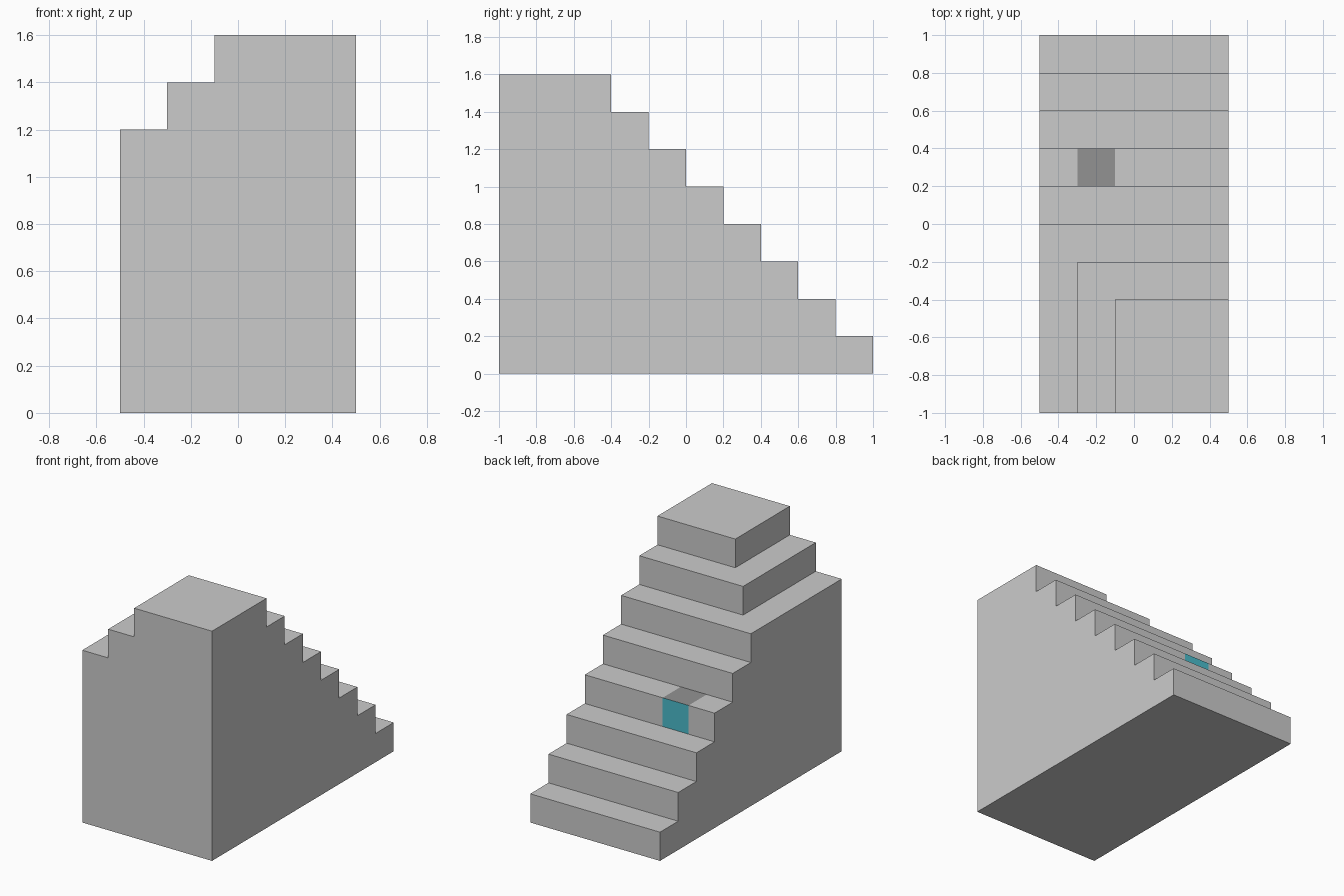
import bpy, bmesh
from mathutils import Vector

if "Cube" in bpy.data.objects:
    bpy.data.objects.remove(bpy.data.objects["Cube"])

S = 0.2  # step size


def material(name, color):
    m = bpy.data.materials.new(name)
    m.diffuse_color = (*color, 1)
    m.use_nodes = True
    m.node_tree.nodes["Principled BSDF"].inputs["Base Color"].default_value = m.diffuse_color
    return m


def finish(name, bm):
    bmesh.ops.recalc_face_normals(bm, faces=bm.faces)
    me = bpy.data.meshes.new(name)
    bm.to_mesh(me)
    bm.free()
    ob = bpy.data.objects.new(name, me)
    bpy.context.collection.objects.link(ob)
    return ob


# Staircase body: stepped side profile extruded across the width
profile = [(-1, 0), (1, 0)]
for i in range(6):
    y = 1 - i * S
    profile += [(y, (i + 1) * S), (y - S, (i + 1) * S)]
profile[-1] = (-1, 6 * S)

bm = bmesh.new()
face = bm.faces.new([bm.verts.new((-0.5, y, z)) for y, z in profile])
ext = bmesh.ops.extrude_face_region(bm, geom=[face])
bmesh.ops.translate(bm, vec=(1, 0, 0),
                    verts=[v for v in ext["geom"] if isinstance(v, bmesh.types.BMVert)])

# Coloured block set into the fourth step: dark tread, teal riser
patches = [(Vector((-0.2, 0.3, 0.8)), 1), (Vector((-0.2, 0.4, 0.7)), 2)]
for x in (-0.3, -0.1):
    fs = [f for f in bm.faces if abs(f.normal.x) < 0.5 and any(
        abs((f.calc_center_median() - c).y) < 0.01 and
        abs((f.calc_center_median() - c).z) < 0.01 for c, _ in patches)]
    es = {e for f in fs for e in f.edges}
    vs = {v for f in fs for v in f.verts}
    bmesh.ops.bisect_plane(bm, geom=fs + list(es) + list(vs), dist=1e-5,
                           plane_co=(x, 0, 0), plane_no=(1, 0, 0))
for f in bm.faces:
    for c, index in patches:
        if (f.calc_center_median() - c).length < 0.01:
            f.material_index = index
stairs = finish("staircase", bm)
for m in (material("stone", (0.8, 0.8, 0.8)),
          material("dark_tread", (0.29, 0.29, 0.29)),
          material("teal_riser", (0.07, 0.5, 0.6))):
    stairs.data.materials.append(m)


# Upper tiers, stepped in from the left and the back
def tier(name, x0, y1, z0):
    bm = bmesh.new()
    bmesh.ops.create_cube(bm, size=1)
    bmesh.ops.scale(bm, vec=(0.5 - x0, y1 + 1, S), verts=bm.verts)
    bmesh.ops.translate(bm, vec=((0.5 + x0) / 2, (y1 - 1) / 2, z0 + S / 2), verts=bm.verts)
    return finish(name, bm)


tier("middle_tier", -0.3, -0.2, 6 * S)
tier("top_tier", -0.1, -0.4, 7 * S)
